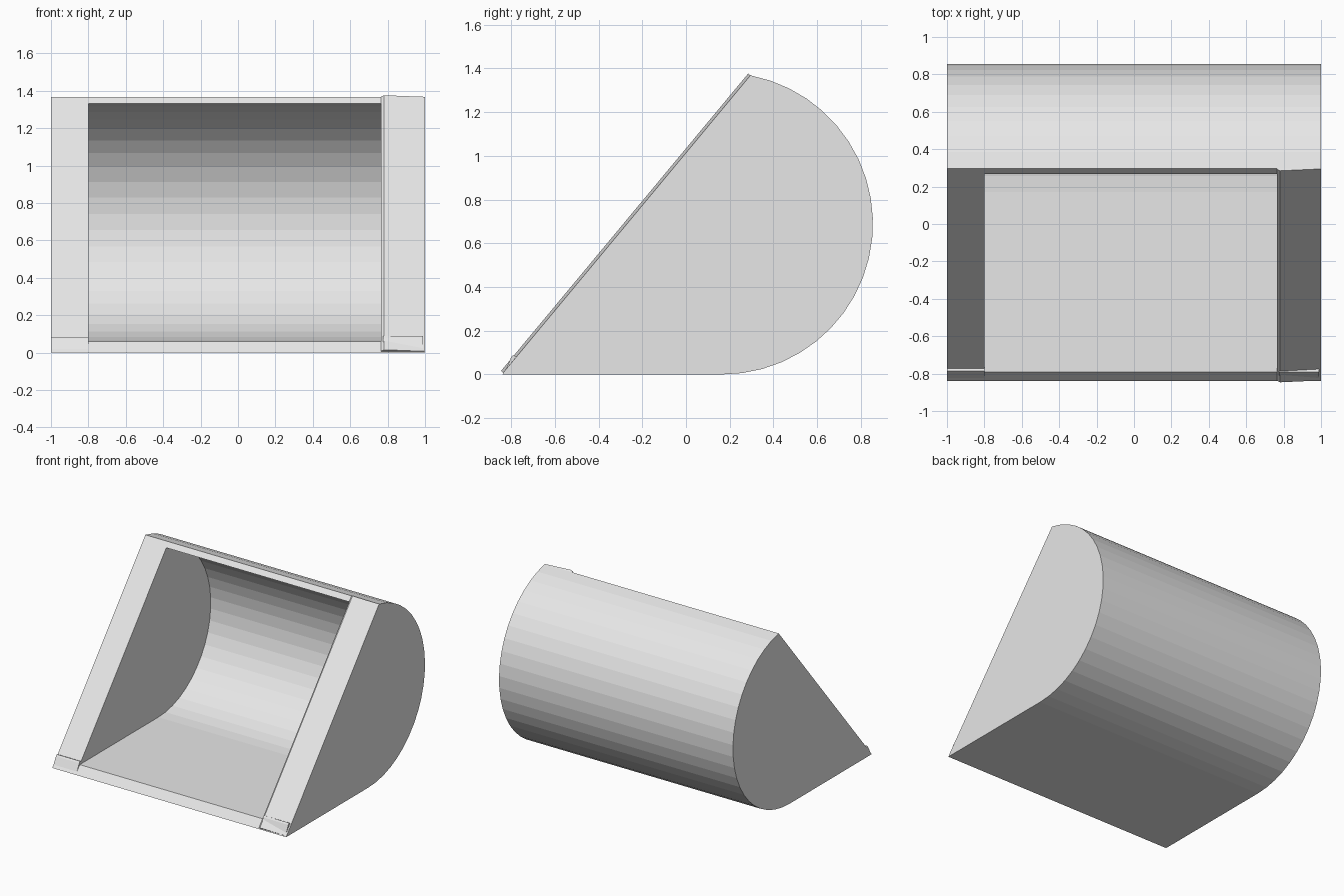
import bpy, bmesh
from math import cos, sin, radians
from mathutils import Vector

cube = bpy.data.objects.get("Cube")
if cube:
    bpy.data.objects.remove(cube, do_unlink=True)

# Single plain grey
grey = bpy.data.materials.new("light_grey")
grey.use_nodes = True
colour = (0.8, 0.8, 0.8, 1)
grey.diffuse_color = colour
grey.node_tree.nodes["Principled BSDF"].inputs["Base Color"].default_value = colour


def prism(name, outline, sweep):
    """Flat outline swept along a vector into a closed solid."""
    bm = bmesh.new()
    face = bm.faces.new([bm.verts.new(p) for p in outline])
    result = bmesh.ops.extrude_face_region(bm, geom=[face], use_keep_orig=True)
    moved = [v for v in result["geom"] if isinstance(v, bmesh.types.BMVert)]
    bmesh.ops.translate(bm, verts=moved, vec=sweep)
    bmesh.ops.recalc_face_normals(bm, faces=bm.faces)
    mesh = bpy.data.meshes.new(name)
    bm.to_mesh(mesh)
    bm.free()
    mesh.materials.append(grey)
    obj = bpy.data.objects.new(name, mesh)
    bpy.context.collection.objects.link(obj)
    return obj


def arc(cy, cz, r, end, steps):
    """Points in the side plane from straight down round to the end angle."""
    angles = [radians(-90 + (end + 90) * i / steps) for i in range(steps + 1)]
    return [(cy + r * cos(a), cz + r * sin(a)) for a in angles]


def at_x(x, points):
    return [(x, y, z) for y, z in points]


# Bucket body: round back, flat floor, sloping open front
outer = [(-0.84, 0)] + arc(0.165, 0.69, 0.69, 79, 22)
body = prism("bucket_body", at_x(-1, outer), (2, 0, 0))

# Hollow between the two thick end walls
inner = [(-0.95, 0.06)] + arc(0.17, 0.70, 0.64, 82, 22) + [(0.2, 1.4)]
cutter = prism("hollow_cutter", at_x(-0.8, inner), (1.565, 0, 0))
cutter.hide_render = True
cut = body.modifiers.new("hollow", "BOOLEAN")
cut.operation = "DIFFERENCE"
cut.solver = "EXACT"
cut.object = cutter
bpy.context.view_layer.objects.active = body
bpy.ops.object.modifier_apply(modifier=cut.name)
bpy.data.objects.remove(cutter, do_unlink=True)

# Directions along and out of the sloping front
foot = Vector((0, -0.84, 0))
slope = Vector((0, outer[-1][0], outer[-1][1])) - foot
along = slope.normalized()
out = Vector((0, -along.z, along.y))


def on_front(x, u, n):
    return foot + Vector((x, 0, 0)) + along * u + out * n


# Slightly tilted rim plate on the left end wall
section = [(0.765, -0.005), (0.765, 0.004), (0.78, 0.015), (1, 0.002), (1, -0.005)]
prism("left_rim_plate", [on_front(x, 0.008, n) for x, n in section], slope * 0.995)

# Small raised lips at the foot of each end wall
for name, x, width, height in (("right_foot_lip", -1, 0.2, 0.012),
                               ("left_foot_lip", 0.775, 0.215, 0.019)):
    wedge = [(0.01, -0.003), (0.085, height), (0.1, height), (0.105, -0.003)]
    prism(name, [on_front(x, u, n) for u, n in wedge], (width, 0, 0))
